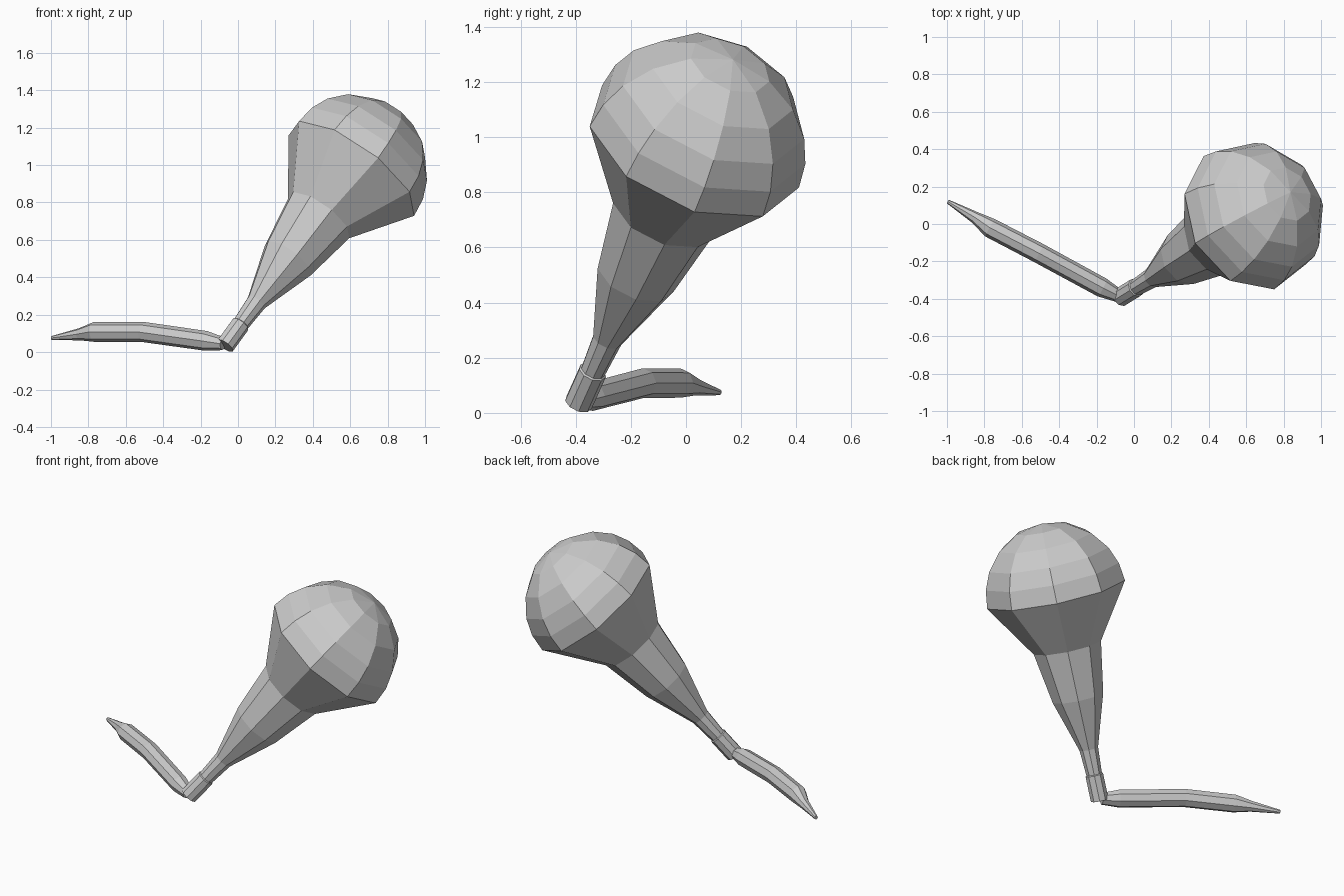
import bpy, bmesh, math
from mathutils import Vector

if "Cube" in bpy.data.objects:
    bpy.data.objects.remove(bpy.data.objects["Cube"])


def loft(name, rings, sides, ref):
    """Skin (centre, axis, radius) rings into a closed flat-faced body."""
    bm = bmesh.new()
    loops = []
    for c, axis, r in rings:
        n = Vector(axis).normalized()
        u = (Vector(ref) - n * n.dot(Vector(ref))).normalized()
        v = n.cross(u)
        loops.append([bm.verts.new(Vector(c) + r * (u * math.cos(a) + v * math.sin(a)))
                      for a in (2 * math.pi * i / sides for i in range(sides))])
    for a, b in zip(loops, loops[1:]):
        for i in range(sides):
            j = (i + 1) % sides
            bm.faces.new((a[i], a[j], b[j], b[i]))
    bm.faces.new(loops[0][::-1])
    bm.faces.new(loops[-1])
    bmesh.ops.remove_doubles(bm, verts=bm.verts, dist=0.0005)
    bmesh.ops.recalc_face_normals(bm, faces=bm.faces)
    mesh = bpy.data.meshes.new(name)
    bm.to_mesh(mesh)
    bm.free()
    obj = bpy.data.objects.new(name, mesh)
    bpy.context.collection.objects.link(obj)
    return obj


# Slanted stem flaring into a domed bulb
base = Vector((-0.07, -0.39, 0.035))
centre = Vector((0.61, 0.03, 0.97))
axis = (centre - base).normalized()
length = (centre - base).length
R = 0.41
profile = [(0, 0.052), (0.15, 0.052), (0.155, 0.046), (0.305, 0.055),
           (0.61, 0.15), (0.91, 0.20)]
for deg in (0, 15, 30, 48, 68, 90):
    a = math.radians(deg)
    profile.append((length + R * math.sin(a), max(R * math.cos(a), 0.0)))
loft("bulb_and_stem", [(base + axis * t, axis, r) for t, r in profile],
     9, (0.13, -0.37, 0.06))

# Bent tail lying near the ground, tapering to a thin tip
path = [((-0.08, -0.385, 0.045), 0.035), ((-0.17, -0.34, 0.06), 0.053),
        ((-0.51, -0.155, 0.108), 0.054), ((-0.77, -0.02, 0.108), 0.053),
        ((-0.85, 0.035, 0.095), 0.032), ((-0.995, 0.12, 0.075), 0.011)]
pts = [Vector(p) for p, r in path]
rings = []
for i, (p, r) in enumerate(path):
    d = pts[min(i + 1, len(pts) - 1)] - pts[max(i - 1, 0)]
    rings.append((p, d, r))
loft("tail", rings, 8, (0, 0, 1))
